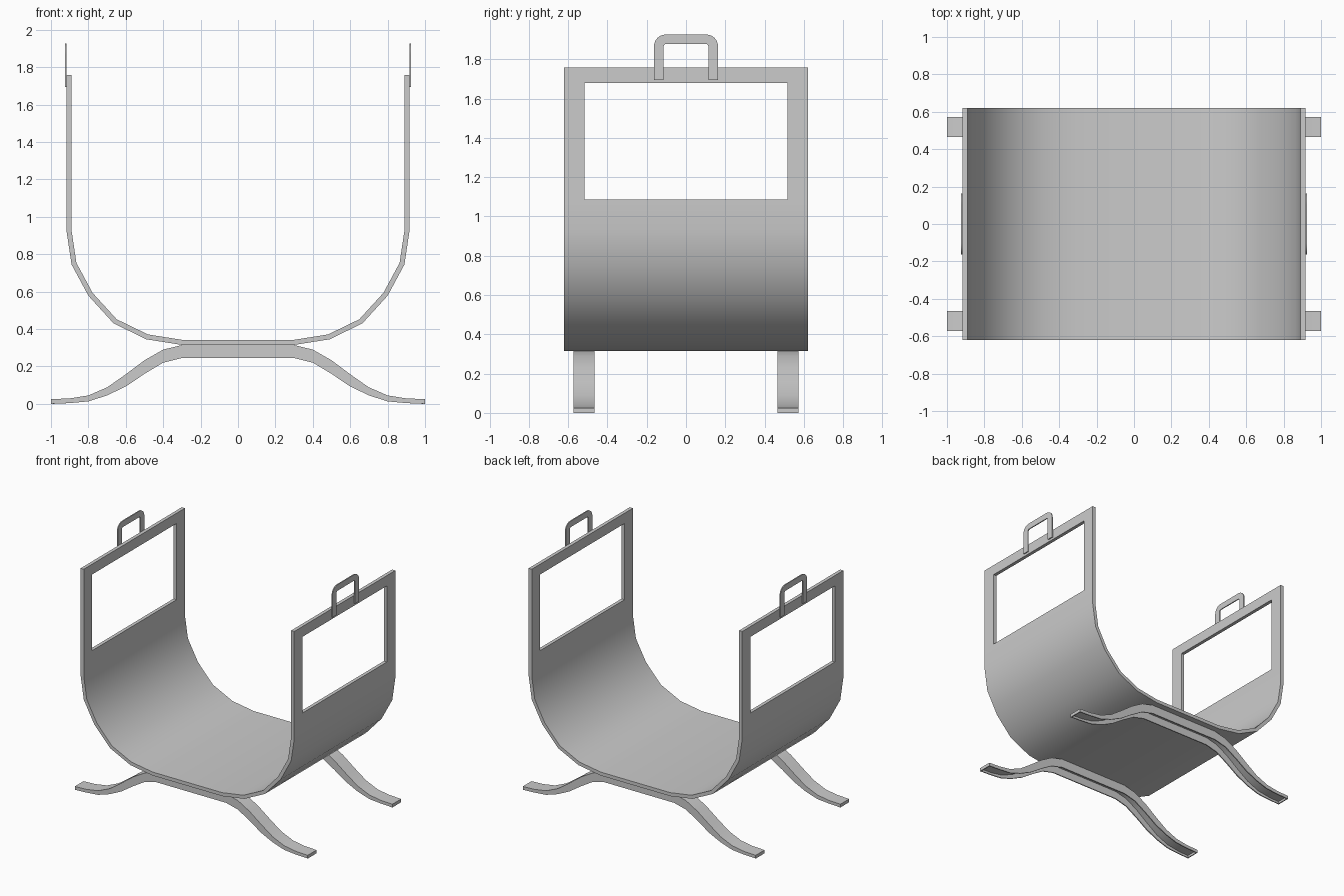
import bpy, bmesh, math

if "Cube" in bpy.data.objects:
    bpy.data.objects.remove(bpy.data.objects["Cube"])


def mirrored(pts):
    """Complete a right-half profile, ordered left to right."""
    return [(-p[0],) + tuple(p[1:]) for p in reversed(pts)] + list(pts)


def sheet(name, rows, thickness, offset, skip=(), capped=False):
    """Skin rows of points, leave holes at skipped cells, then thicken."""
    bm = bmesh.new()
    v = [[bm.verts.new(p) for p in row] for row in rows]
    for i in range(len(v) - 1):
        for j in range(len(v[0]) - 1):
            if (i, j) not in skip:
                bm.faces.new((v[i][j], v[i + 1][j], v[i + 1][j + 1], v[i][j + 1]))
    if capped:
        bm.faces.new(v[0])
        bm.faces.new(v[-1][::-1])
    mesh = bpy.data.meshes.new(name)
    ob = bpy.data.objects.new(name, mesh)
    bpy.context.collection.objects.link(ob)
    mod = ob.modifiers.new("thickness", 'SOLIDIFY')
    mod.thickness = thickness
    mod.offset = offset
    mod.use_even_offset = True
    bm.to_mesh(mesh)
    bm.free()
    # bake the thickness so sharp edges are found on the final shape
    dg = bpy.context.evaluated_depsgraph_get()
    final = bpy.data.meshes.new_from_object(ob.evaluated_get(dg))
    ob.modifiers.clear()
    ob.data = final
    final.polygons.foreach_set("use_smooth", [True] * len(final.polygons))
    final.set_sharp_from_angle(angle=math.radians(30))
    return ob


# U-shaped cradle with a window in each upright wall
half = [(0.30, 0.315), (0.49, 0.345), (0.665, 0.43), (0.80, 0.578), (0.89, 0.745),
        (0.917, 0.925), (0.917, 1.087), (0.917, 1.678), (0.917, 1.758)]
profile = mirrored(half)
rows = [[(x, y, z) for y in (-0.62, -0.517, 0.517, 0.62)] for x, z in profile]
sheet("cradle", rows, 0.027, 1, skip={(1, 1), (len(profile) - 3, 1)})

# Curved legs: channels that are open underneath (x, top z, bottom z)
half = [(0.30, 0.314, 0.245), (0.40, 0.29, 0.22), (0.50, 0.233, 0.16), (0.60, 0.158, 0.093),
        (0.70, 0.088, 0.045), (0.80, 0.045, 0.013), (0.90, 0.029, 0.004), (1.0, 0.025, 0.0)]
for name, yc in (("front_leg", -0.519), ("back_leg", 0.519)):
    a, b = yc - 0.054, yc + 0.054
    rows = [[(x, a, lo), (x, a, hi), (x, b, hi), (x, b, lo)] for x, hi, lo in mirrored(half)]
    sheet(name, rows, 0.008, -1, capped=True)


# Carry handles: flat rounded loops on the outside of the walls
def loop(w, top, r, n=6):
    arc = [(w - r + r * math.cos(t), top - r + r * math.sin(t))
           for t in (math.pi / 2 * (1 - k / n) for k in range(n + 1))]
    return mirrored(arc + [(w, 1.695)])


for name, x in (("left_handle", -0.922), ("right_handle", 0.922)):
    rows = [[(x, *o), (x, *i)] for o, i in zip(loop(0.163, 1.926, 0.06), loop(0.114, 1.879, 0.015))]
    sheet(name, rows, 0.008, 0)
